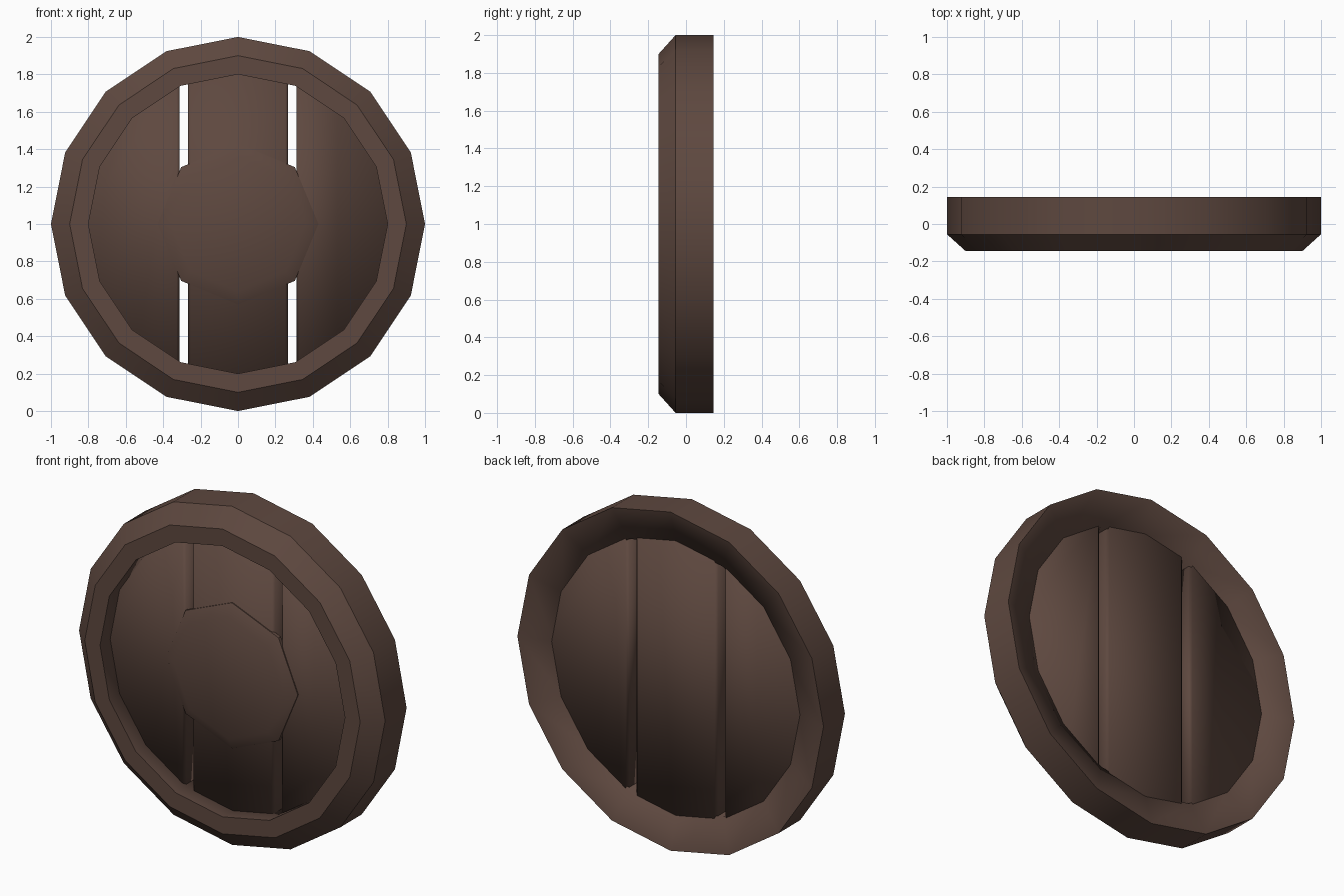
import bpy, bmesh, math

if "Cube" in bpy.data.objects:
    bpy.data.objects.remove(bpy.data.objects["Cube"])

wood = bpy.data.materials.new("dark brown")
wood.diffuse_color = (0.112, 0.065, 0.050, 1)
wood.use_nodes = True
wood.node_tree.nodes["Principled BSDF"].inputs["Base Color"].default_value = wood.diffuse_color


def finish(name, bm, smooth_angle=None):
    bmesh.ops.recalc_face_normals(bm, faces=bm.faces)
    for f in bm.faces:
        f.smooth = True
    me = bpy.data.meshes.new(name)
    bm.to_mesh(me)
    bm.free()
    me.materials.append(wood)
    ob = bpy.data.objects.new(name, me)
    bpy.context.collection.objects.link(ob)
    if smooth_angle:
        bpy.ops.object.select_all(action='DESELECT')
        ob.select_set(True)
        bpy.context.view_layer.objects.active = ob
        bpy.ops.object.shade_smooth_by_angle(angle=math.radians(smooth_angle))
    return ob


def ring(bm, r, y, n):
    return [bm.verts.new((r * math.sin(2 * math.pi * i / n), y,
                          1 + r * math.cos(2 * math.pi * i / n))) for i in range(n)]


def bridge(bm, a, b):
    n = len(a)
    return [bm.faces.new((a[i], a[(i + 1) % n], b[(i + 1) % n], b[i])) for i in range(n)]


# Rim: 16-sided ring with a front chamfer and a dished back
bm = bmesh.new()
profile = [(1.0, -0.055), (1.0, 0.145), (0.8, 0.092), (0.8, -0.145), (0.9, -0.145)]
rings = [ring(bm, r, y, 16) for r, y in profile]
for k in range(5):
    bridge(bm, rings[k], rings[(k + 1) % 5])
for k in (0, 1, 3, 4):                      # back inner edge stays soft
    for i in range(16):
        bm.edges.get((rings[k][i], rings[k][(i + 1) % 16])).smooth = False
finish("rim", bm)


# Planks: slabs with softened long edges, ends tucked inside the rim
def plank(name, outline):
    bm = bmesh.new()
    f = bm.faces.new([bm.verts.new((x, -0.05, 1 + z)) for x, z in outline])
    ext = bmesh.ops.extrude_face_region(bm, geom=[f])
    for v in ext["geom"]:
        if isinstance(v, bmesh.types.BMVert):
            v.co.y = 0.095
    bmesh.ops.recalc_face_normals(bm, faces=bm.faces)
    edges = [e for e in bm.edges
             if abs(e.verts[0].co.x - e.verts[1].co.x) < 1e-5
             and abs(e.verts[0].co.z - e.verts[1].co.z) > 1.2]
    bmesh.ops.bevel(bm, geom=edges, offset=0.014, segments=1, affect='EDGES')
    finish(name, bm)


R = 0.85
plank("middle_plank", [(-0.267, -0.81), (0.267, -0.81), (0.267, 0.81), (-0.267, 0.81)])
inner = 0.314
a0 = math.acos(inner / R)
arc = [(R * math.cos(a0 * t / 4), R * math.sin(a0 * t / 4)) for t in range(-4, 5)]
plank("right_plank", arc)
plank("left_plank", [(-x, z) for x, z in arc])

# Boss: octagonal plate with chamfered front
bm = bmesh.new()
rs = [ring(bm, r, y, 8) for r, y in [(0.43, -0.035), (0.43, -0.056), (0.36, -0.092)]]
bridge(bm, rs[0], rs[1])
bridge(bm, rs[1], rs[2])
bm.faces.new(rs[0])
bm.faces.new(rs[2])
finish("boss", bm, 30)
